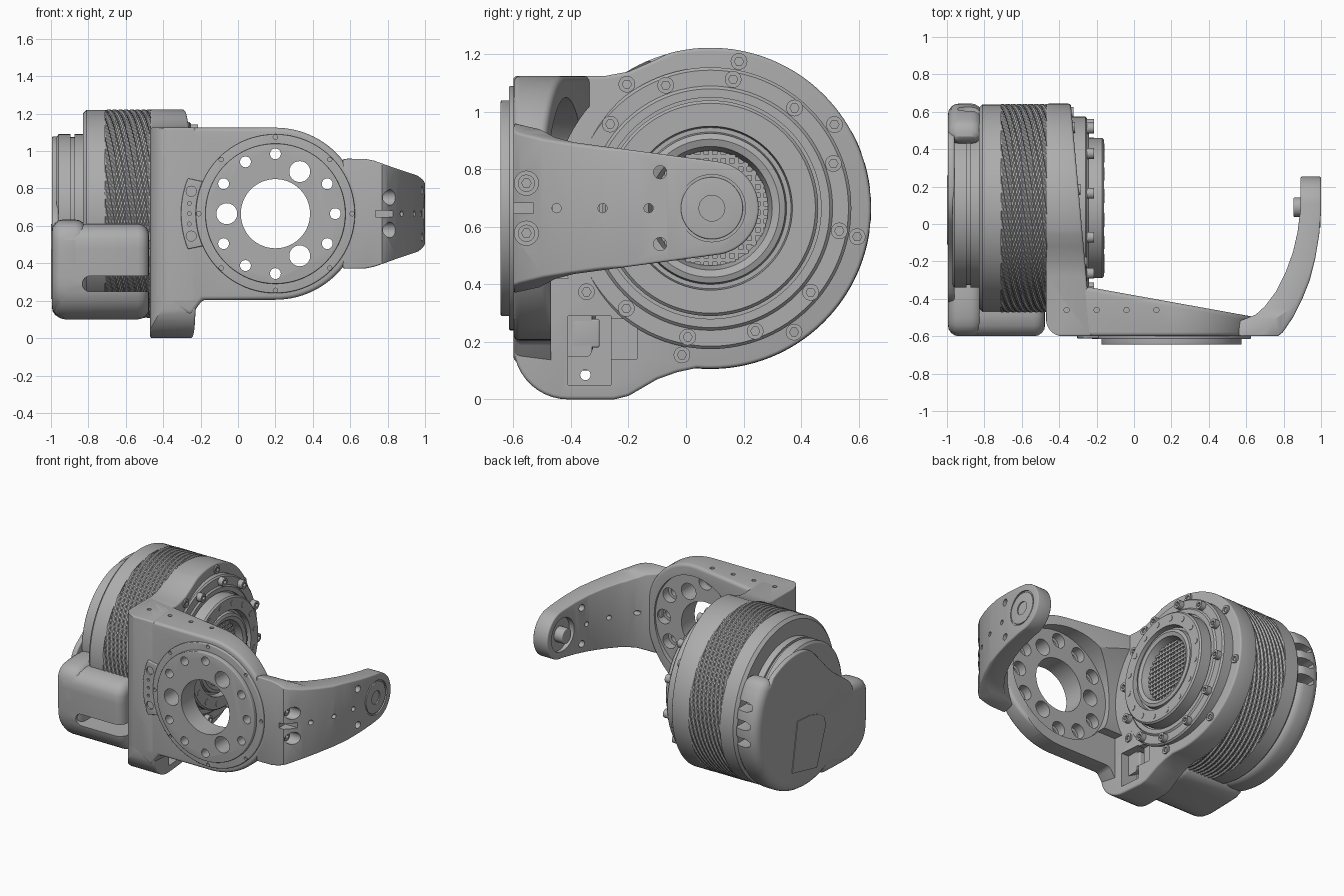
import bpy, bmesh
from math import sin, cos, pi, radians, sqrt

cube = bpy.data.objects.get("Cube")
if cube:
    bpy.data.objects.remove(cube, do_unlink=True)

grey = bpy.data.materials.new("machined_grey")
grey.use_nodes = True
grey.diffuse_color = (0.42, 0.42, 0.42, 1)
grey.node_tree.nodes["Principled BSDF"].inputs["Base Color"].default_value = grey.diffuse_color

MY, MZ = 0.085, 0.665          # motor axis
PX, PZ = 0.2, 0.665            # mounting disc axis
parts, cutters = [], []
PLACE = {'x': lambda u, v, t: (t, u, v),
         'y': lambda u, v, t: (u, t, v),
         'z': lambda u, v, t: (u, v, t)}


def finish(bm, name):
    bmesh.ops.recalc_face_normals(bm, faces=bm.faces)
    mesh = bpy.data.meshes.new(name)
    bm.to_mesh(mesh)
    bm.free()
    mesh.materials.append(grey)
    ob = bpy.data.objects.new(name, mesh)
    bpy.context.collection.objects.link(ob)
    parts.append(ob)
    return ob


def prism(name, pts, axis, a, b, bevel=0):
    """Extrude a 2D outline along an axis from a to b."""
    bm = bmesh.new()
    lo, hi = [[bm.verts.new(PLACE[axis](u, v, t)) for u, v in pts] for t in (a, b)]
    bm.faces.new(lo)
    bm.faces.new(hi)
    for i in range(len(pts)):
        j = (i + 1) % len(pts)
        bm.faces.new((lo[i], lo[j], hi[j], hi[i]))
    ob = finish(bm, name)
    if bevel:
        m = ob.modifiers.new("bevel", 'BEVEL')
        m.width, m.segments, m.use_clamp_overlap = bevel, 4, False
        m.limit_method, m.angle_limit = 'ANGLE', radians(40)
    return ob


def arc(cu, cv, r, start, end, n):
    angles = [radians(start + (end - start) * i / n) for i in range(n + 1)]
    return [(cu + r * cos(t), cv + r * sin(t)) for t in angles]


def cyl(name, axis, c, r, a, b, n=32, bevel=0):
    return prism(name, arc(*c, r, 0, 360, n)[:-1], axis, a, b, bevel)


def box(u0, u1, v0, v1):
    return [(u0, v0), (u1, v0), (u1, v1), (u0, v1)]


def rounded(pts, times=2):
    """Corner cutting for soft outlines."""
    for _ in range(times):
        out = []
        for (a, b), (c, d) in zip(pts, pts[1:] + pts[:1]):
            out += [(.75 * a + .25 * c, .75 * b + .25 * d), (.25 * a + .75 * c, .25 * b + .75 * d)]
        pts = out
    return pts


def lathe(name, profile, n=96):
    """Revolve (x, radius) points about the motor axis."""
    bm = bmesh.new()
    vs = [bm.verts.new((x, MY, MZ + r)) for x, r in profile]
    es = [bm.edges.new(p) for p in zip(vs, vs[1:])]
    bmesh.ops.spin(bm, geom=vs + es, cent=(0, MY, MZ), axis=(1, 0, 0), angle=2 * pi, steps=n)
    bmesh.ops.remove_doubles(bm, verts=bm.verts, dist=1e-5)
    return finish(bm, name)


def cut(ob, tool, op='DIFFERENCE'):
    m = ob.modifiers.new("cut", 'BOOLEAN')
    m.object, m.operation, m.solver = tool, op, 'EXACT'
    tool.hide_render = True
    parts.remove(tool)
    cutters.append(tool)


def on_motor(r, deg):
    return MY + r * cos(radians(deg)), MZ + r * sin(radians(deg))


def flange_x(y):
    return -0.28 - 0.09 * y


def socket_bolt(name, c, r, a, b):
    head = cyl(name, 'x', c, r, a, b, 20)
    cut(head, cyl("socket_cutter", 'x', c, r * .55, b - .02, b + .05, 6))


# Motor housing and end disc
lathe("motor_body", [(-.83, 0), (-.83, .535), (-.81, .555), (-.71, .555), (-.71, .545),
                     (-.465, .545), (-.465, 0)])
lathe("rear_disc", [(-.97, 0), (-.97, .41), (-.96, .425), (-.895, .425), (-.895, .41),
                    (-.875, .41), (-.875, .425), (-.82, .425), (-.82, 0)])

# Steep diagonally ribbed grip band
N, M = 216, 48
bm = bmesh.new()
grid = []
for i in range(N):
    t = 2 * pi * i / N
    rs = [.557 if (j - i // 2) % 6 < 3 else .547 for j in range(M + 1)]
    grid.append([bm.verts.new((-.71 + .245 * j / M, MY + r * cos(t), MZ + r * sin(t)))
                 for j, r in enumerate(rs)])
for i in range(N):
    for j in range(M):
        k = (i + 1) % N
        bm.faces.new((grid[i][j], grid[k][j], grid[k][j + 1], grid[i][j + 1]))
finish(bm, "ribbed_band")

# Side flange with a slanted outer face
outline = ([(-.6, 1.125), (-.6, .2)] + arc(-.41, .19, .19, 185, 270, 10)
           + [(-.25, 0), (-.2, .012), (-.1, .07), (-.03, .095)]
           + arc(MY, MZ, .558, -95, 105, 70) + [(-.12, 1.175), (-.2, 1.14), (-.28, 1.125)])
flange = prism("side_flange", outline, 'x', -.47, -.2, .012)
for v in flange.data.vertices:
    if v.co.x > -.3:
        v.co.x = flange_x(v.co.y)
cut(flange, prism("pocket_cutter", box(-.41, -.26, .05, .29), 'x', -.37, 0))
cut(flange, prism("step_cutter", box(-.41, -.17, .14, .28), 'x', -.3, 0))
cut(flange, cyl("pin_hole_cutter", 'x', (-.35, .085), .018, -.6, 0))
prism("connector_block", box(-.4, -.3, .18, .28), 'x', -.42, -.3, .008)

# Output face with stepped rings and hub
lathe("output_rings", [(-.45, 0), (-.45, .49), (-.26, .49), (-.25, .48), (-.25, .425), (-.24, .415),
                       (-.24, .385), (-.255, .385), (-.255, .375), (-.17, .375), (-.16, .365),
                       (-.16, .285), (-.2, .28), (-.2, .265), (-.17, .26), (-.163, .24),
                       (-.172, .215), (-.23, .2), (-.23, 0)])
for k in range(12):
    socket_bolt("ring_bolt", on_motor(.455, 20 + 30 * k), .029, -.27, -.215)
for k in range(8):
    y, z = on_motor(.52, 34 + 45 * k)
    if k != 3:
        socket_bolt("flange_bolt", (y, z), .029, flange_x(y) - .03, flange_x(y) + .01)
for k in range(16):
    cyl("disc_screw", 'x', on_motor(.33, 8 + 22.5 * k), .019, -.17, -.157, 16)
for k in range(-6, 7):
    h = .03 * k
    w = sqrt(.2 ** 2 - h * h)
    prism("hub_mesh_bar", box(MY - w, MY + w, MZ + h - .007, MZ + h + .007), 'x', -.235, -.215)
    prism("hub_mesh_rib", box(MY + h - .007, MY + h + .007, MZ - w, MZ + w), 'x', -.235, -.22)

# Rear cover: deep shell below and along the far side, with vents
lower = arc(MY, MZ, .56, 28, -115, 24) + [(-.35, .105), (-.5, .13), (-.59, .22)]
top = [(-.6, .4), (-.6, .6), (-.45, .64), (-.2, .62), (.2, .6), (.38, .66), (.43, .8), (.43, 1.0),
       (.53, 1.0)]
cover = prism("rear_cover", rounded(top + lower), 'x', -.995, -.81, .06)
for z in (.6, .72, .84):
    cut(cover, prism("vent_cutter", rounded(box(-.94, -.8, z - .03, z + .03), 1), 'y', .52, .8))

# Thin tongue over the disc, with a tapered panel
tongue = [(-.42, .5), (-.42, .64), (-.28, .74), (-.17, .82), (-.05, .95), (.06, 1.06), (.2, 1.085),
          (.36, 1.06), (.52, .98), (.52, .5)]
prism("cover_tongue", rounded(tongue), 'x', -.995, -.96, .01)
prism("cover_panel", [(.26, .27), (-.01, .21), (-.11, .47), (-.09, .53), (-.04, .57), (.06, .6),
                      (.2, .61)], 'x', -1.0, -.994)

# Front side cover with a window onto the band
side = [(-.6, .61), (-.6, .4), (-.59, .21), (-.48, .1), (-.3, .1), (-.05, .11), (-.1, .4),
        (-.3, .61)]
side_cover = prism("side_cover", rounded(side), 'x', -.985, -.475, .06)
slot = arc(-.79, .29, .042, 90, 270, 12) + [(-.4, .248), (-.4, .332)]
cut(side_cover, prism("window_cutter", slot, 'y', -.8, -.2))

# Front bracket plate, tapering in thickness and cleared around the motor
outline = ([(-.47, 1.125), (-.47, .25), (-.4, .2), (-.25, .12), (-.19, .205)]
           + arc(PX, PZ, .46, -90, 90, 48))
plate = prism("front_plate", outline, 'y', -.6, 0, .022)
for v in plate.data.vertices:
    if v.co.y > -.5:
        v.co.y = -.345 - .18 * (v.co.x + .2)
cut(plate, cyl("recess_cutter", 'y', (PX, PZ), .385, -.5, 0, 64))
cut(plate, cyl("motor_clearance_cutter", 'x', (MY, MZ), .55, -.25, 1, 96))
cut(plate, prism("lower_clearance_cutter", box(-.47, .1, 0, .42), 'x', -.3, 1))

# Rounded outer corner and top holes shared by plate and flange
corner = [(-.6, -.7), (-.38, -.7)] + arc(-.38, -.51, .09, 270, 180, 10) + [(-.6, -.51)]
for ob in (plate, flange):
    cut(ob, prism("corner_cutter", corner, 'z', -.1, 1.3))
    for x in (-.36, -.2, -.04, .12):
        cut(ob, cyl("top_hole_cutter", 'z', (x, -.46), .014, 1.08, 1.2, 16))

# Mounting disc with bolt circle, bored right through the plate
rim = cyl("disc_rim", 'y', (PX, PZ), .425, -.616, -.58, 96, .006)
disc = cyl("mounting_disc", 'y', (PX, PZ), .375, -.645, -.58, 96, .006)
for ob in (plate, rim, disc):
    cut(ob, cyl("bore_cutter", 'y', (PX, PZ), .185, -.8, 0, 64))
    for k in range(12):
        big = k in (2, 6, 10)
        c = arc(PX, PZ, .26 if big else .32, 30 * k, 360, 1)[0]
        cut(ob, cyl("hole_cutter", 'y', c, .056 if big else .029, -.8, 0, 24))
        if ob is plate and not big:
            cut(ob, cyl("counterbore_cutter", 'y', c, .05, -.56, 0, 24))
for k in range(8):
    c = arc(PX, PZ, .41, 45 * k, 360, 1)[0]
    cut(rim, cyl("rim_hole_cutter", 'y', c, .012, -.7, -.595, 12))

# Small curved plate beside the disc
tag = arc(PX, PZ, .505, 158, 202, 12) + arc(PX, PZ, .425, 204, 156, 12)
tag = prism("curved_tag", tag, 'y', -.612, -.58, .005)
for z, r in ((.785, .027), (.545, .027), (.61, .01), (.665, .01), (.72, .01)):
    cut(tag, cyl("tag_hole_cutter", 'y', (-.25 - r * (r < .02), z), r, -.7, -.59, 20))

# Curved arm: top outline crossed with side and front outlines
top = [(.56, -.6), (.77, -.6), (.795, -.58), (.85, -.5), (.9, -.4), (.94, -.3), (.97, -.18),
       (.99, -.06), (1, .06), (1, .3), (.89, .3), (.89, .08), (.875, -.04), (.85, -.15),
       (.81, -.26), (.76, -.36), (.7, -.44), (.65, -.485), (.56, -.52)]
arm = prism("curved_arm", top, 'z', .3, 1.03)
upper = [(-.39, .894), (-.455, .911), (-.51, .94), (-.6, .96), (-.65, .965)]
shape = arc(.09, MZ, .163, -83, 83, 28) + upper + [(y, 2 * MZ - z) for y, z in upper[::-1]]
cut(arm, prism("arm_side_shape", shape, 'x', .5, 1.1), 'INTERSECT')
upper = [(1.1, .85), (.95, .872), (.85, .905), (.78, .93), (.73, .948), (.68, .958), (.5, .962)]
shape = upper + [(x, 2 * MZ - z) for x, z in upper[::-1]]
cut(arm, prism("arm_front_shape", shape, 'y', -.8, .5), 'INTERSECT')
m = arm.modifiers.new("bevel", 'BEVEL')
m.width, m.segments, m.limit_method, m.angle_limit = .015, 3, 'ANGLE', radians(50)
cut(arm, cyl("end_recess_cutter", 'x', (.09, MZ), .117, .99, 1.1, 48))
cut(arm, cyl("inner_recess_cutter", 'x', (.09, MZ), .115, .8, .915, 48))
for y in (-.45, -.29, -.13):
    cut(arm, cyl("arm_hole_cutter", 'x', (y, MZ), .016, .6, 1.1, 16))
for s in (-1, 1):
    cut(arm, cyl("arm_side_hole_cutter", 'x', (-.09, MZ + s * .125), .023, .6, 1.1, 16))
    cut(arm, cyl("arm_screw_cutter", 'x', (-.555, MZ + s * .087), .042, .74, 1.1, 24))
    socket_bolt("arm_screw", (-.555, MZ + s * .087), .03, .72, .765)
cut(arm, prism("arm_slot_cutter", box(-.7, -.53, MZ - .018, MZ + .018), 'x', .735, 1.1))

# Arm end cap and inner pivot pin
cap = cyl("arm_end_cap", 'x', (.09, MZ), .108, .92, .998, 48, .004)
cut(cap, cyl("cap_hole_cutter", 'x', (.09, MZ), .045, .975, 1.1, 24))
socket_bolt("cap_screw", (.09, MZ), .035, .96, .985)
cyl("pivot_pin", 'x', (.09, MZ), .052, .853, .93, 24, .006)

# Apply modifiers, drop the cutters and set smooth shading with sharp edges
bpy.context.view_layer.update()
dg = bpy.context.evaluated_depsgraph_get()
baked = [bpy.data.meshes.new_from_object(ob.evaluated_get(dg)) for ob in parts]
for ob, mesh in zip(parts, baked):
    ob.modifiers.clear()
    ob.data = mesh
    for p in mesh.polygons:
        p.use_smooth = True
    mesh.set_sharp_from_angle(angle=radians(32))
for c in cutters:
    bpy.data.objects.remove(c, do_unlink=True)
